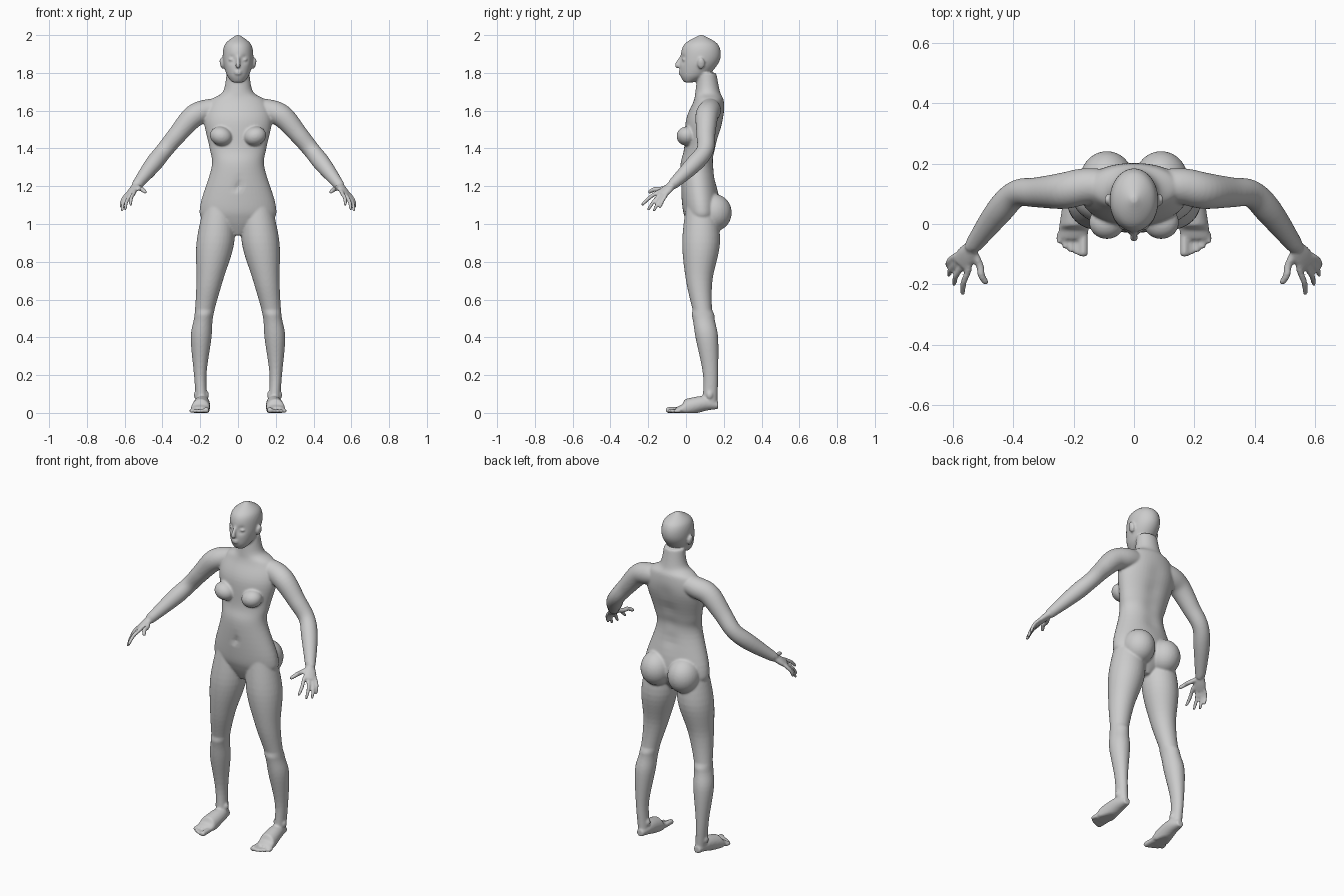
import bpy
import bmesh
import math
from mathutils import Vector, Matrix

default_cube = bpy.data.objects.get("Cube")
if default_cube:
    bpy.data.objects.remove(default_cube, do_unlink=True)

skin = bpy.data.materials.new("plain grey skin")
skin.use_nodes = True
grey = (.6, .6, .6, 1)
skin.diffuse_color = grey
skin.node_tree.nodes["Principled BSDF"].inputs["Base Color"].default_value = grey

bm = bmesh.new()
sideways = Vector((1, 0, 0))
backward = Vector((0, 1, 0))
upward = Vector((0, 0, 1))


def smooth_stations(stations, steps):
    """Resample a list of number tuples along a smooth curve."""
    padded = [stations[0], *stations, stations[-1]]
    result = []
    for before, start, end, after in zip(padded, padded[1:], padded[2:], padded[3:]):
        for step in range(steps):
            t = step / steps
            row = []
            for a, b, c, d in zip(before, start, end, after):
                bend = 2 * a - 5 * b + 4 * c - d + t * (3 * (b - c) + d - a)
                row.append(b + t * (c - a + t * bend) / 2)
            result.append(row)
    result.append(list(stations[-1]))
    return result


def tube(stations, wide, axis=None, side=1, steps=6, sides=32):
    """Loft rings from (x, y, z, radius) or (x, y, z, wide radius, deep radius)."""
    rows = smooth_stations(stations, steps)
    centres = [Vector(row[:3]) for row in rows]
    rings = []
    for index, row in enumerate(rows):
        following = centres[min(index + 1, len(rows) - 1)]
        previous = centres[max(index - 1, 0)]
        along = axis or (following - previous).normalized()
        across = (wide - along * wide.dot(along)).normalized()
        deep = along.cross(across)
        ring = []
        for corner in range(sides):
            angle = math.tau * corner / sides
            point = centres[index] + across * row[3] * math.cos(angle)
            point += deep * row[-1] * math.sin(angle)
            point.x *= side
            ring.append(bm.verts.new(point))
        rings.append(ring)
    for low, high in zip(rings, rings[1:]):
        for corner in range(sides):
            after = (corner + 1) % sides
            bm.faces.new((low[corner], low[after], high[after], high[corner]))
    bm.faces.new(rings[0])
    bm.faces.new(rings[-1])
    return [vert for ring in rings for vert in ring]


def trunk(profile, sides):
    """Loft level rings from (height, half width, front y, back y)."""
    stations = []
    for height, half_width, front, back in profile:
        stations.append((0, (front + back) / 2, height, half_width, (back - front) / 2))
    return tube(stations, sideways, axis=upward, sides=sides)


def ball(centre, radii, side=1, tilt=0):
    """Add an ellipsoid on the chosen side of the body."""
    x, y, z = centre
    place = Matrix.Translation((x * side, y, z))
    turn = Matrix.Rotation(tilt * side, 4, "Y")
    scale = Matrix.Diagonal((*radii, 1))
    bmesh.ops.create_uvsphere(bm, u_segments=28, v_segments=18, radius=1,
                              matrix=place @ turn @ scale)


def press(verts, centre, size, push):
    """Soft local push along y, used to sculpt hollows and ridges."""
    for vert in verts:
        distance = (vert.co - Vector(centre)).length / size
        vert.co.y += push * math.exp(-distance * distance)


# Torso and neck
torso = trunk([(.94, .03, .04, .12), (1.02, .18, 0, .17), (1.1, .2, -.02, .18),
               (1.3, .14, -.03, .15), (1.4, .15, -.01, .16), (1.55, .18, 0, .2),
               (1.65, .15, .04, .2), (1.7, .08, .05, .18), (1.8, .06, .06, .16)], sides=48)
for height in (1.25, 1.35, 1.45, 1.55):
    press(torso, (0, .17, height), size=.05, push=-.01)
press(torso, (0, -.03, 1.21), size=.02, push=.015)

# Head, with eyes and ears
head = trunk([(1.75, .03, -.01, .04), (1.79, .06, -.03, .12), (1.87, .08, -.03, .18),
              (1.95, .07, -.01, .17), (2, .01, .07, .09)], sides=72)
for side in (1, -1):
    press(head, (.035 * side, -.02, 1.87), size=.018, push=.015)
    ball((.034, -.008, 1.87), (.015, .013, .009), side)
    ball((.086, .08, 1.85), (.01, .02, .03), side, tilt=.2)

# Nose and lips
tube([(0, -.02, 1.89, .008), (0, -.04, 1.86, .01), (0, -.046, 1.84, .013),
      (0, -.04, 1.83, .01)], sideways)
for height in (1.807, 1.796):
    ball((0, -.028, height), (.02, .012, .006))

# Landmarks that steer the hand
wrist = Vector((.54, -.08, 1.2))
index_knuckle = Vector((.55, -.155, 1.165))
little_knuckle = Vector((.6, -.11, 1.145))
index_tip = Vector((.57, -.235, 1.1))
little_tip = Vector((.62, -.14, 1.085))
middle_reach = Vector((.015, 0, -.025))
palm_width = little_knuckle - index_knuckle


def digit(root, knuckle, tip, radius, side):
    """Add a tapered finger or thumb with a slight curl."""
    middle = knuckle.lerp(tip, .5) + sideways * radius / 2 + upward * radius / 2
    stations = [(*root, radius), (*knuckle, radius), (*middle, radius * .95),
                (*knuckle.lerp(tip, .9), radius * .8), (*tip, radius / 2)]
    tube(stations, palm_width, side=side, steps=4, sides=16)


for side in (1, -1):
    # Breast and buttock
    ball((.09, .005, 1.465), (.06, .055, .05), side, tilt=-.3)
    ball((.09, .145, 1.06), (.09, .097, .1), side)

    # Leg
    tube([(.1, .08, 1.1, .08), (.12, .08, .9, .1), (.15, .07, .7, .07, .09),
          (.18, .09, .52, .05, .06), (.195, .11, .4, .055, .06),
          (.2, .13, .2, .033, .04), (.19, .125, .04, .03, .04)],
         sideways, axis=upward, side=side)

    # Foot and ankle bones
    tube([(.19, .17, .04, .02), (.19, .1, .05, .04, .05), (.2, -.02, .02, .05, .025),
          (.205, -.05, .015, .045, .015)], sideways, axis=backward, side=side)
    for offset in (-.03, .03):
        ball((.194 + offset, .125, .095), (.01, .016, .02), side)

    # Toes
    for toe in range(5):
        x = .168 + .02 * toe
        radius = .01 if toe else .015
        tip = -.1 + .002 * toe * (toe + 1)
        stations = [(x, -.03, radius, radius), (x, tip, radius, radius),
                    (x, tip - radius / 2, radius, radius / 2)]
        tube(stations, sideways, axis=backward, side=side, sides=16)

    # Arm
    tube([(.08, .125, 1.61, .055), (.16, .125, 1.6, .06), (.235, .11, 1.57, .06),
          (.32, .105, 1.475, .05), (.39, .1, 1.39, .045), (.45, .04, 1.315, .045, .04),
          (*wrist, .027, .021)], sideways + upward, side=side)

    # Palm
    palm_end = index_knuckle.lerp(little_knuckle, .5)
    stations = [(*wrist, .026, .02), (*wrist.lerp(palm_end, .5), .035, .018),
                (*palm_end, .036, .013)]
    tube(stations, palm_width, side=side)

    # Fingers from index to little
    for finger in range(4):
        spread = finger / 3
        reach = middle_reach * math.sin(math.pi * spread)
        knuckle = index_knuckle.lerp(little_knuckle, spread) + reach / 4
        tip = index_tip.lerp(little_tip, spread) + reach
        digit(wrist.lerp(knuckle, .6), knuckle, tip, .011 - .001 * spread, side)

    # Thumb
    digit(wrist, Vector((.512, -.135, 1.185)), Vector((.49, -.2, 1.168)), .013, side)

# Flat soles
for vert in bm.verts:
    vert.co.z = max(vert.co.z, 0)
bmesh.ops.recalc_face_normals(bm, faces=bm.faces)

mesh = bpy.data.meshes.new("body")
bm.to_mesh(mesh)
bm.free()
mesh.materials.append(skin)
body = bpy.data.objects.new("body", mesh)
bpy.context.scene.collection.objects.link(body)

# Fuse the overlapping parts into one soft skin
fuse = body.modifiers.new("fuse", "REMESH")
fuse.mode = "VOXEL"
fuse.voxel_size = .006
fuse.use_smooth_shade = True
soften = body.modifiers.new("soften", "SMOOTH")
soften.factor = .5
soften.iterations = 5
